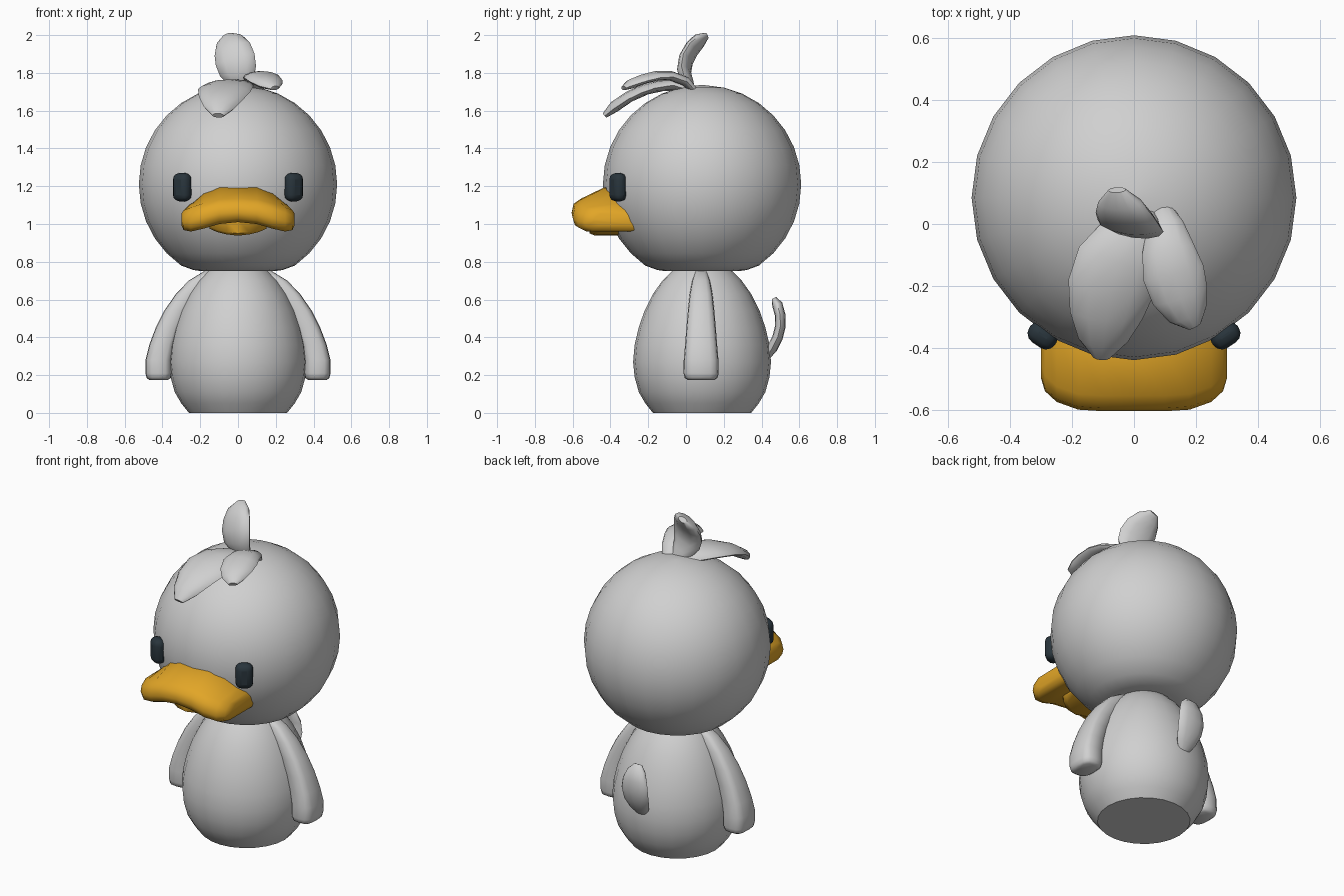
import bpy, bmesh, math
from mathutils import Vector

if "Cube" in bpy.data.objects:
    bpy.data.objects.remove(bpy.data.objects["Cube"])


def material(name, color):
    mat = bpy.data.materials.new(name)
    mat.use_nodes = True
    mat.diffuse_color = (*color, 1)
    mat.node_tree.nodes["Principled BSDF"].inputs["Base Color"].default_value = (*color, 1)
    return mat


white = material("soft white", (0.63, 0.63, 0.63))
orange = material("beak orange", (0.76, 0.38, 0.02))
dark = material("dark slate", (0.022, 0.035, 0.045))
CY = 0.085  # depth of the body axis


def finish(obj, mat, angle=45):
    obj.data.materials.append(mat)
    bpy.ops.object.select_all(action='DESELECT')
    obj.select_set(True)
    bpy.context.view_layer.objects.active = obj
    bpy.ops.object.shade_smooth_by_angle(angle=math.radians(angle))


def loft(name, rings, mat, angle=45):
    """Skin a list of equal-length point rings and cap both ends."""
    bm = bmesh.new()
    loops = [[bm.verts.new(p) for p in ring] for ring in rings]
    n = len(loops[0])
    for a, b in zip(loops, loops[1:]):
        for i in range(n):
            j = (i + 1) % n
            bm.faces.new((a[i], a[j], b[j], b[i]))
    bm.faces.new(loops[0])
    bm.faces.new(loops[-1])
    bmesh.ops.recalc_face_normals(bm, faces=bm.faces)
    mesh = bpy.data.meshes.new(name)
    bm.to_mesh(mesh)
    bm.free()
    obj = bpy.data.objects.new(name, mesh)
    bpy.context.collection.objects.link(obj)
    finish(obj, mat, angle)
    return obj


def ellipse(x, y, z, rx, ry, n=24, power=1.0):
    """Horizontal ring; a power under one squares it off."""
    def sq(v):
        return math.copysign(abs(v) ** power, v)
    angles = [math.tau * i / n for i in range(n)]
    return [(x + rx * sq(math.cos(a)), y + ry * sq(math.sin(a)), z) for a in angles]


def feather(name, path, widths, thick, across, cup=0.0):
    """Leaf with a lens section swept along a path; cup bends its edges."""
    pts = [Vector(p) for p in path]
    rings = []
    for i, p in enumerate(pts):
        tangent = (pts[min(i + 1, len(pts) - 1)] - pts[max(i - 1, 0)]).normalized()
        side = Vector(across)
        side = (side - tangent * side.dot(tangent)).normalized()
        normal = tangent.cross(side)
        w = widths[i]
        t = min(thick, w * 0.5)
        ring = []
        for k in range(12):
            a = math.tau * k / 12
            c, s = math.cos(a), math.sin(a)
            ring.append(p + side * w * c + normal * (t * s - cup * w * c * c))
        rings.append(ring)
    return loft(name, rings, white, 50)


# Body: egg with a flat base
body = [(0.26, 0), (0.30, 0.05), (0.335, 0.11), (0.357, 0.19), (0.365, 0.27), (0.357, 0.36),
        (0.336, 0.45), (0.305, 0.54), (0.26, 0.63), (0.21, 0.70), (0.16, 0.75), (0.12, 0.78)]
loft("body", [ellipse(0, CY, z, r, r) for r, z in body], white)

# Head: ball cut flat underneath with a softened rim
R, HZ = 0.525, 1.21
head = [ellipse(0, CY, 0.75, 0.19, 0.19), ellipse(0, CY, 0.756, 0.235, 0.235)]
for step in range(-55, 90, 11):
    a = math.radians(step)
    r = R * math.cos(a)
    head.append(ellipse(0, CY, HZ + R * math.sin(a), r, r))
head.append(ellipse(0, CY, HZ + R, 0.004, 0.004))
loft("head", head, white, 60)

# Wings: z, centre x, half thickness, half width
wing = [(0.175, 0.42, 0.05, 0.07), (0.185, 0.42, 0.064, 0.087), (0.21, 0.42, 0.07, 0.093),
        (0.28, 0.42, 0.07, 0.092), (0.36, 0.402, 0.068, 0.085), (0.45, 0.37, 0.066, 0.078),
        (0.54, 0.325, 0.066, 0.07), (0.63, 0.263, 0.066, 0.06), (0.7, 0.195, 0.066, 0.047),
        (0.75, 0.12, 0.06, 0.03)]
for side, label in ((1, "left"), (-1, "right")):
    loft(label + "_wing",
         [ellipse(side * x, CY - 0.005, z, rx, ry, 16, 0.65) for z, x, rx, ry in wing], white, 60)

    # Eyes: rounded blocks turned to follow the head
    bpy.ops.mesh.primitive_cube_add(size=1, location=(side * 0.295, -0.36, 1.195),
                                    rotation=(0, 0, side * math.radians(34)))
    eye = bpy.context.object
    eye.name = label + "_eye"
    eye.scale = (0.1, 0.075, 0.15)
    bpy.ops.object.transform_apply(location=False, rotation=False, scale=True)
    bevel = eye.modifiers.new("rounding", 'BEVEL')
    bevel.width = 0.034
    bevel.segments = 3
    finish(eye, dark, 60)


def mirrored(half):
    return [(-s[0], *s[1:]) for s in reversed(half[1:])] + half


# Upper beak: x, ridge z, lip z, bottom z, front y, back y
upper = [(0, 1.2, 1.115, 1.01, -0.605, -0.42), (0.1, 1.195, 1.11, 1.0, -0.605, -0.42),
         (0.18, 1.165, 1.09, 0.976, -0.6, -0.39), (0.25, 1.11, 1.068, 0.96, -0.575, -0.34),
         (0.288, 1.075, 1.052, 0.968, -0.54, -0.3), (0.3, 1.045, 1.035, 0.995, -0.5, -0.3)]
rings = []
for x, ridge, lip, low, front, back in mirrored(upper):
    section = [(front, (lip + low) / 2), (front + 0.012, low + 0.018), (front + 0.05, low),
               (back + 0.05, low), (back + 0.05, ridge - 0.02), (back, ridge),
               (front + 0.05, lip + 0.02), (front + 0.01, lip - 0.008)]
    rings.append([(x, y, z) for y, z in section])
loft("upper_beak", rings, orange, 55)

# Lower beak: x, bottom z, front y
lower = [(0, 0.938, -0.52), (0.06, 0.945, -0.515), (0.11, 0.957, -0.49), (0.15, 0.975, -0.45)]
loft("lower_beak", [[(x, y, 1.02), (x, y + 0.01, low + 0.012), (x, y + 0.04, low),
                     (x, -0.3, low), (x, -0.3, 1.02)] for x, low, y in mirrored(lower)], orange, 55)

# Head tuft: one upright feather and two swept forward
feather("upright_tuft",
        [(0.05, 0.04, 1.69), (0.02, 0.005, 1.75), (0, -0.01, 1.81), (-0.015, 0, 1.87),
         (-0.03, 0.03, 1.925), (-0.045, 0.07, 1.97), (-0.055, 0.11, 1.997)],
        [0.03, 0.07, 0.1, 0.108, 0.1, 0.075, 0.03], 0.035, (1, -0.15, 0.25))
feather("long_front_tuft",
        [(0.02, 0.05, 1.70), (-0.01, -0.03, 1.735), (-0.05, -0.12, 1.735), (-0.075, -0.21, 1.715),
         (-0.09, -0.3, 1.675), (-0.1, -0.38, 1.62), (-0.105, -0.43, 1.575)],
        [0.04, 0.1, 0.135, 0.14, 0.118, 0.08, 0.03], 0.03, (1, 0, 0), 0.08)
feather("short_front_tuft",
        [(0.09, 0.05, 1.70), (0.1, 0, 1.755), (0.11, -0.08, 1.785), (0.128, -0.16, 1.785),
         (0.15, -0.235, 1.765), (0.175, -0.295, 1.74), (0.195, -0.33, 1.72)],
        [0.035, 0.06, 0.085, 0.1, 0.092, 0.065, 0.025], 0.025, (1, 0.25, 0), 0.1)

# Tail: upturned feather on the back
feather("tail",
        [(0, 0.425, 0.29), (0, 0.455, 0.34), (0, 0.485, 0.4), (0, 0.5, 0.46),
         (0, 0.498, 0.52), (0, 0.483, 0.575), (0, 0.465, 0.608)],
        [0.03, 0.065, 0.085, 0.09, 0.082, 0.06, 0.025], 0.028, (1, 0, 0))
